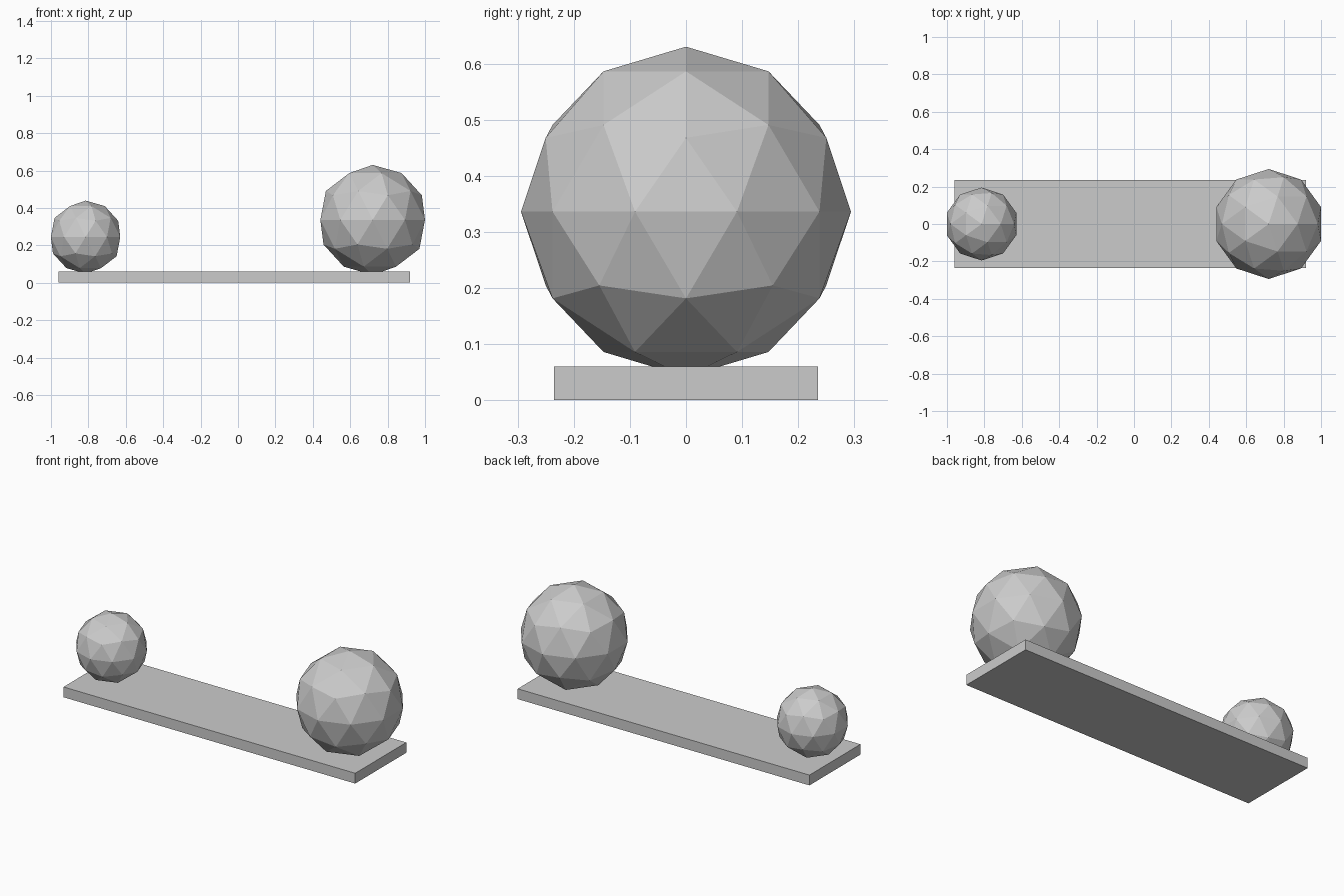
import bpy

if "Cube" in bpy.data.objects:
    bpy.data.objects.remove(bpy.data.objects["Cube"])


def ball(name, x, z, r):
    # Low-poly flat-shaded ball, sunk slightly into the plank
    bpy.ops.mesh.primitive_ico_sphere_add(subdivisions=2, radius=r, location=(x, 0, z))
    bpy.context.object.name = name


# Flat plank
bpy.ops.mesh.primitive_cube_add(size=1, location=(-0.02, 0, 0.03))
plank = bpy.context.object
plank.name = "plank"
plank.scale = (1.88, 0.47, 0.06)
bpy.ops.object.transform_apply(location=False, rotation=False, scale=True)

# Balls at each end
ball("small_ball", -0.815, 0.244, 0.195)
ball("large_ball", 0.72, 0.336, 0.294)
